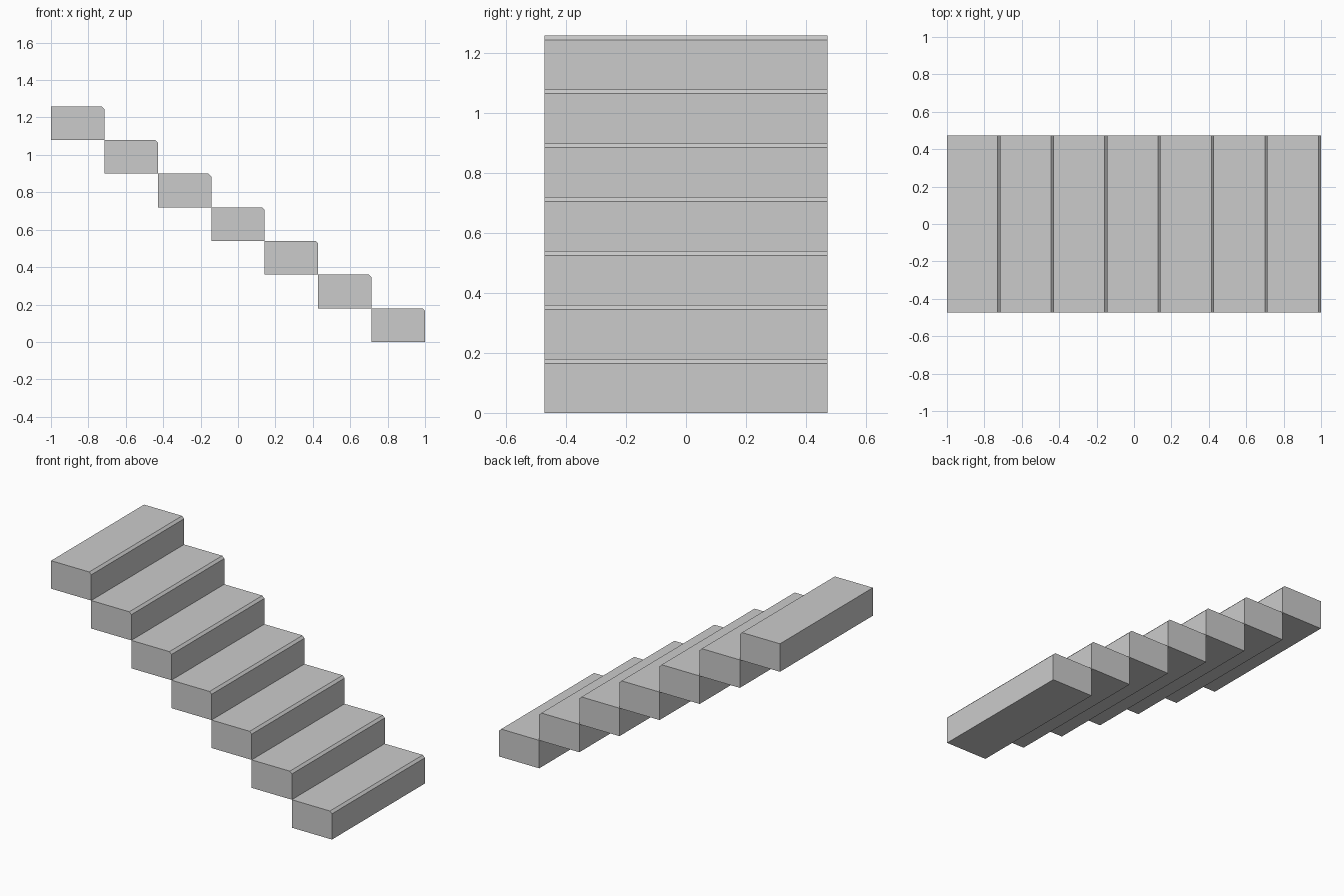
import bpy
import bmesh

if "Cube" in bpy.data.objects:
    bpy.data.objects.remove(bpy.data.objects["Cube"])

STEPS = 7
TREAD = 2.0 / STEPS   # depth of a step along x
RISE = 0.18           # height of a step
HALF_WIDTH = 0.4725   # half the stair width along y
CHAMFER = 0.0145      # bevelled nosing on the upper front edge


def make_step(name, x, z):
    """Extrude a block profile with a chamfered nosing across the stair width."""
    profile = [(0, 0), (TREAD, 0), (TREAD, RISE - CHAMFER),
               (TREAD - CHAMFER, RISE), (0, RISE)]
    bm = bmesh.new()
    face = bm.faces.new([bm.verts.new((px, -HALF_WIDTH, pz)) for px, pz in profile])
    ext = bmesh.ops.extrude_face_region(bm, geom=[face], use_keep_orig=True)
    verts = [g for g in ext["geom"] if isinstance(g, bmesh.types.BMVert)]
    bmesh.ops.translate(bm, verts=verts, vec=(0, 2 * HALF_WIDTH, 0))
    bmesh.ops.recalc_face_normals(bm, faces=bm.faces)
    mesh = bpy.data.meshes.new(name)
    bm.to_mesh(mesh)
    bm.free()
    step = bpy.data.objects.new(name, mesh)
    step.location = (x, 0, z)
    bpy.context.collection.objects.link(step)


# Steps descending from -x to +x
for i in range(STEPS):
    make_step(f"step_{i + 1}", -1 + i * TREAD, (STEPS - 1 - i) * RISE)
